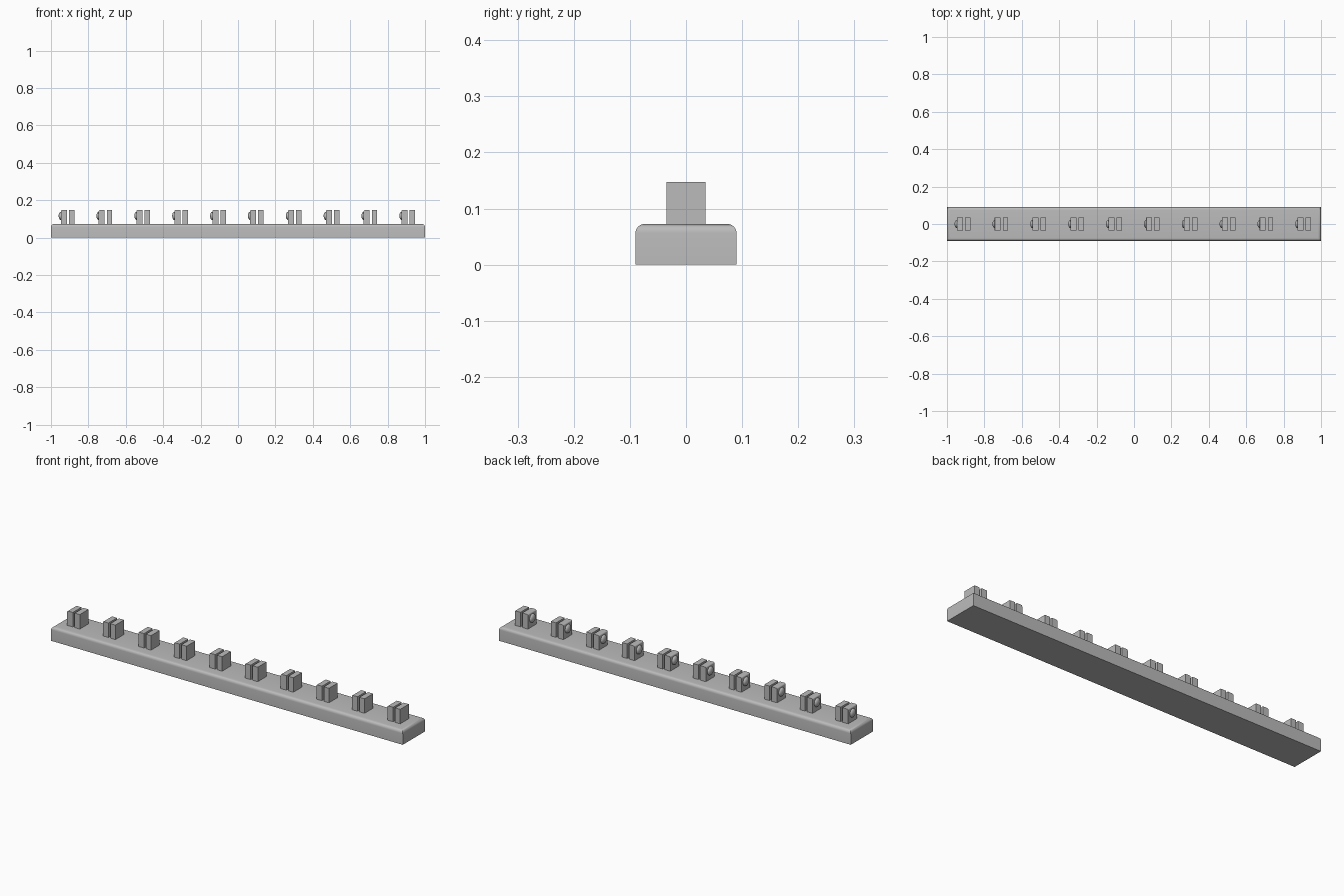
import bpy, bmesh, math
from mathutils import Matrix

cube = bpy.data.objects.get("Cube")
if cube:
    bpy.data.objects.remove(cube)

grey = bpy.data.materials.new("mid_grey")
grey.use_nodes = True
COLOUR = (0.5, 0.5, 0.5, 1)
grey.diffuse_color = COLOUR
grey.node_tree.nodes["Principled BSDF"].inputs["Base Color"].default_value = COLOUR

HALF_D, TOP, CLIP_TOP = 0.09, 0.0725, 0.147


def finish(name, bm, smooth=True):
    bmesh.ops.recalc_face_normals(bm, faces=bm.faces)
    mesh = bpy.data.meshes.new(name)
    bm.to_mesh(mesh)
    bm.free()
    obj = bpy.data.objects.new(name, mesh)
    bpy.context.collection.objects.link(obj)
    mesh.materials.append(grey)
    if smooth:
        bpy.ops.object.select_all(action='DESELECT')
        obj.select_set(True)
        bpy.context.view_layer.objects.active = obj
        bpy.ops.object.shade_smooth_by_angle(angle=math.radians(35))
    return obj


def box(x0, x1, half_y, z0, z1):
    bm = bmesh.new()
    bmesh.ops.create_cube(bm, size=1)
    bmesh.ops.scale(bm, vec=(x1 - x0, 2 * half_y, z1 - z0), verts=bm.verts)
    bmesh.ops.translate(bm, vec=((x0 + x1) / 2, 0, (z0 + z1) / 2), verts=bm.verts)
    return bm


def round_edges(bm, pick, width, segments):
    edges = [e for e in bm.edges if all(pick(v.co) for v in e.verts)]
    bmesh.ops.bevel(bm, geom=edges, offset=width, segments=segments,
                    profile=0.5, affect='EDGES')


# Base rail with rounded top rim
bm = box(-1, 1, HALF_D, 0, TOP)
round_edges(bm, lambda co: co.z > TOP - 0.001, 0.016, 6)
finish("base_rail", bm)

# Row of clips: two upright plates and a domed button on each
for i in range(10):
    x = -0.911 + i * 0.2024
    outer = x - 0.036
    bm = box(outer, x - 0.004, 0.035, TOP - 0.005, CLIP_TOP)
    round_edges(bm, lambda co: co.x < outer + 0.001 and co.z > TOP, 0.006, 3)
    finish(f"outer_plate_{i + 1}", bm)

    bm = box(x + 0.007, x + 0.036, 0.035, TOP - 0.005, CLIP_TOP)
    finish(f"inner_plate_{i + 1}", bm, smooth=False)

    bm = bmesh.new()
    bmesh.ops.create_uvsphere(bm, u_segments=24, v_segments=12, radius=1)
    bmesh.ops.transform(bm, verts=bm.verts, matrix=Matrix.Translation((outer, 0, 0.116))
                        @ Matrix.Diagonal((0.012, 0.022, 0.022, 1)))
    finish(f"button_{i + 1}", bm)
